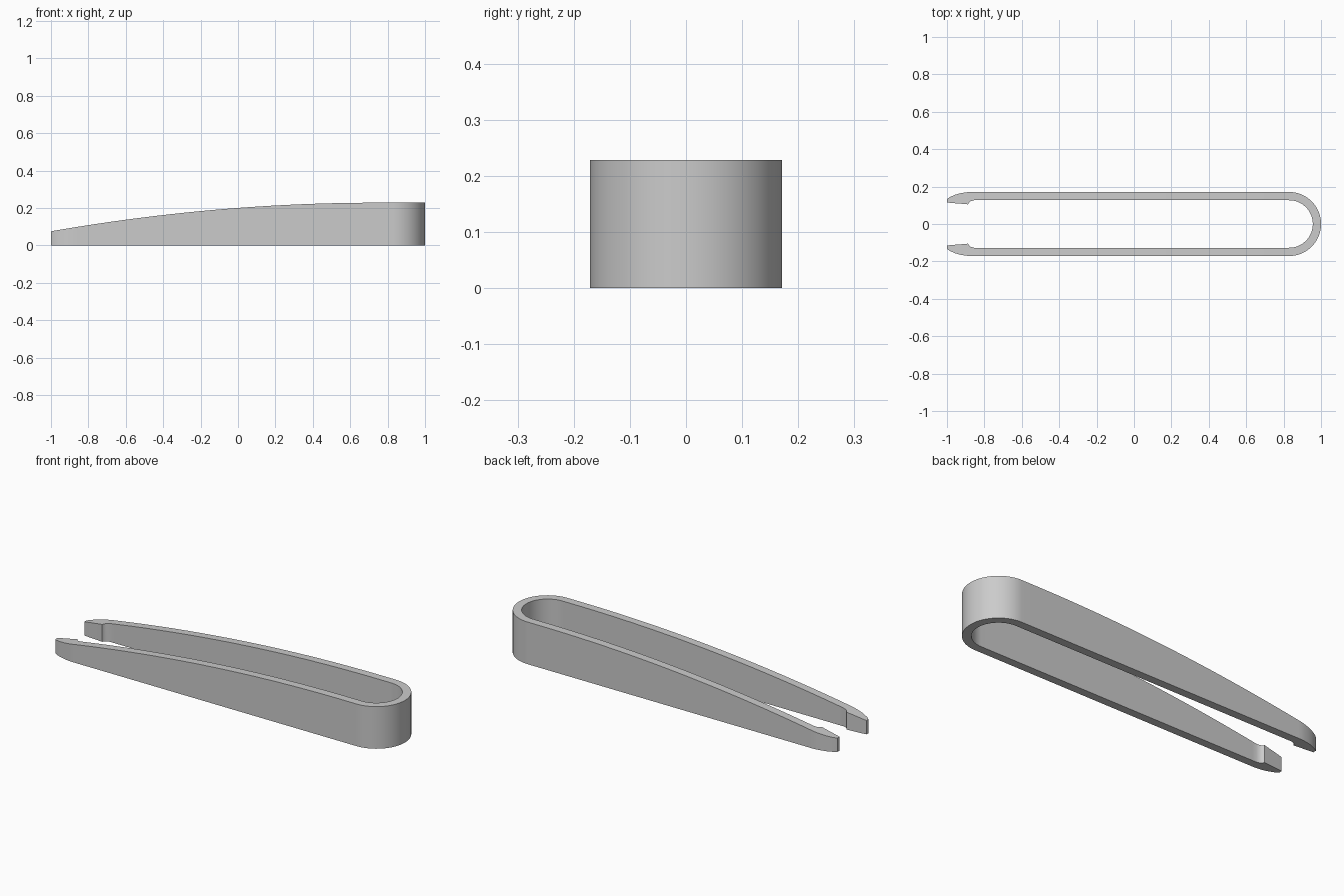
import bpy, bmesh, math

cube = bpy.data.objects.get("Cube")
if cube:
    bpy.data.objects.remove(cube, do_unlink=True)

OUTER, INNER, BEND_X = 0.171, 0.127, 0.829
ARM_STEPS, ARC_STEPS = 32, 24

grey = bpy.data.materials.new("plain grey")
grey.use_nodes = True
colour = (0.6, 0.6, 0.6, 1)
grey.diffuse_color = colour
grey.node_tree.nodes["Principled BSDF"].inputs["Base Color"].default_value = colour


def top_height(x):
    """Flat over the bend, then falling in a parabola to the tip."""
    return 0.228 - 0.05 * max(0, 0.75 - x) ** 2


# Gripping tip: (outer point, inner point) pairs, ending in the inner step
half = [
    ((-1, 0.133), (-1, 0.115)),
    ((-0.985, 0.144), (-0.97, 0.112)),
    ((-0.955, 0.157), (-0.93, 0.109)),
    ((-0.925, 0.165), (-0.887, 0.105)),
    ((-0.9, 0.169), (-0.883, 0.114)),
    ((-0.88, 0.171), (-0.873, 0.122)),
    ((-0.86, 0.171), (-0.855, 0.127)),
]
# Straight arm
for i in range(ARM_STEPS):
    x = -0.83 + (BEND_X + 0.83) * i / ARM_STEPS
    half.append(((x, OUTER), (x, INNER)))
# Quarter of the round bend
for i in range(ARC_STEPS + 1):
    a = math.pi / 2 * (1 - i / ARC_STEPS)
    c, s = math.cos(a), math.sin(a)
    half.append(tuple((BEND_X + r * c, r * s) for r in (OUTER, INNER)))

# Mirror to the other arm
sections = half + [tuple((x, -y) for x, y in pair) for pair in reversed(half[:-1])]

# Loft a rectangular section along the whole outline
bm = bmesh.new()
rings = []
for (ox, oy), (ix, iy) in sections:
    corners = ((ox, oy, 0), (ox, oy, top_height(ox)),
               (ix, iy, top_height(ix)), (ix, iy, 0))
    rings.append([bm.verts.new(co) for co in corners])
for a, b in zip(rings, rings[1:]):
    for k in range(4):
        n = (k + 1) % 4
        bm.faces.new((a[k], a[n], b[n], b[k]))
bm.faces.new(rings[0])
bm.faces.new(rings[-1])
bmesh.ops.recalc_face_normals(bm, faces=bm.faces)

mesh = bpy.data.meshes.new("tweezer_body")
bm.to_mesh(mesh)
bm.free()
mesh.materials.append(grey)
body = bpy.data.objects.new("tweezer_body", mesh)
bpy.context.collection.objects.link(body)

# Smooth the bend, keep the rims sharp
bpy.ops.object.select_all(action="DESELECT")
body.select_set(True)
bpy.context.view_layer.objects.active = body
bpy.ops.object.shade_smooth_by_angle(angle=math.radians(35))
